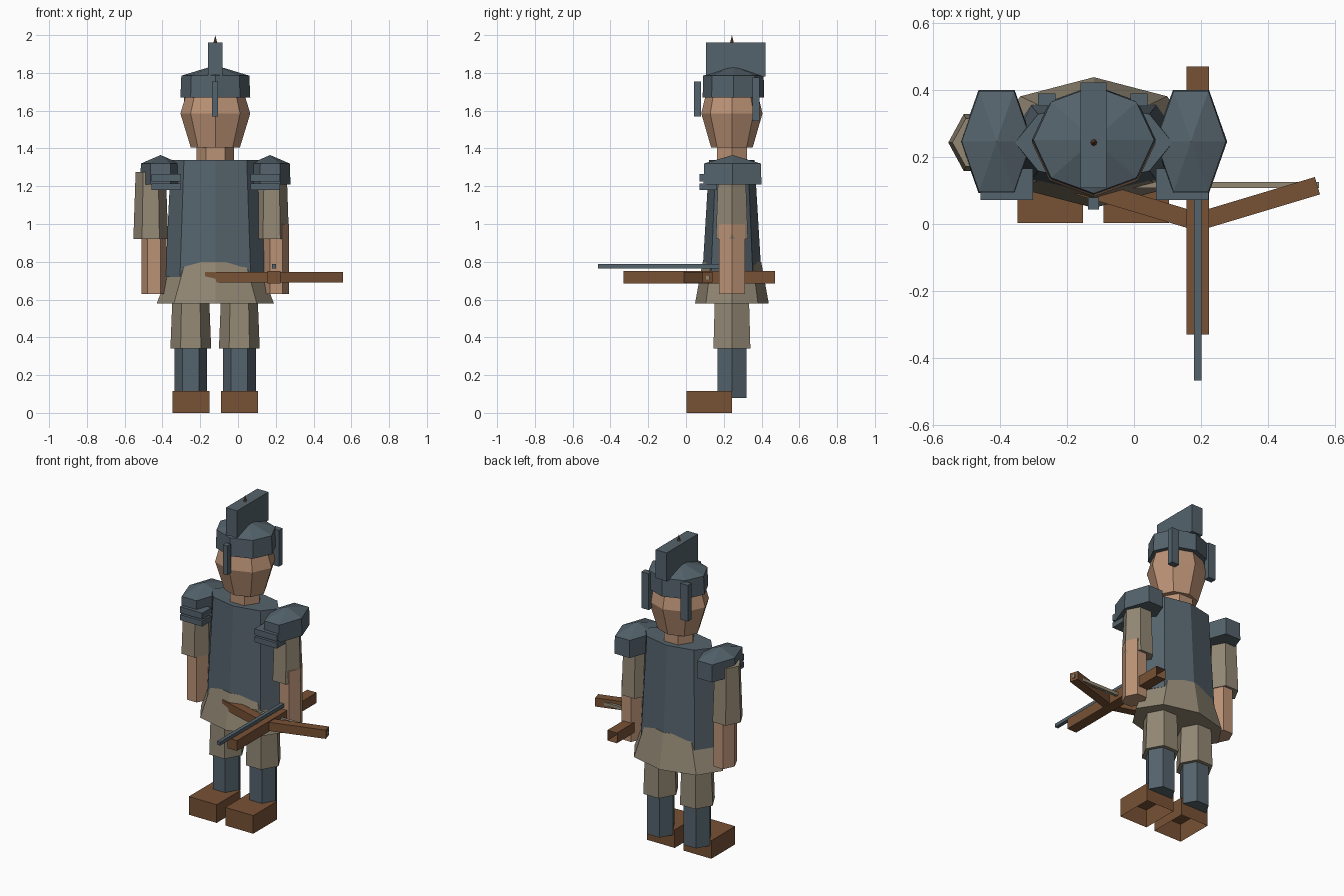
import bpy, bmesh, math
from mathutils import Matrix

if "Cube" in bpy.data.objects:
    bpy.data.objects.remove(bpy.data.objects["Cube"])


def material(name, rgb):
    m = bpy.data.materials.new(name)
    m.diffuse_color = (*rgb, 1)
    m.use_nodes = True
    m.node_tree.nodes["Principled BSDF"].inputs["Base Color"].default_value = m.diffuse_color
    return m


STEEL = material("dark steel", (0.09, 0.125, 0.15))
SKIN = material("skin", (0.50, 0.29, 0.18))
CLOTH = material("khaki cloth", (0.29, 0.245, 0.175))
LEATHER = material("brown leather", (0.185, 0.083, 0.036))

CX, CY = -0.12, 0.243      # body axis


def finish(name, bm, mat):
    bmesh.ops.remove_doubles(bm, verts=bm.verts, dist=1e-5)
    bmesh.ops.recalc_face_normals(bm, faces=bm.faces)
    me = bpy.data.meshes.new(name)
    bm.to_mesh(me)
    bm.free()
    me.materials.append(mat)
    ob = bpy.data.objects.new(name, me)
    bpy.context.collection.objects.link(ob)
    return ob


def prism(name, mat, x, y, n, rings):
    """Stack of n-sided rings (z, rx, ry), capped; radius 0 makes a point."""
    bm = bmesh.new()
    loops = []
    for z, rx, ry in rings:
        if rx == 0:
            loops.append([bm.verts.new((x, y, z))])
        else:
            loops.append([bm.verts.new((x + rx * math.cos(math.tau * i / n),
                                        y + ry * math.sin(math.tau * i / n), z)) for i in range(n)])
    for a, b in zip(loops, loops[1:]):
        for i in range(n):
            j = (i + 1) % n
            if len(b) == 1:
                bm.faces.new((a[i], a[j], b[0]))
            else:
                bm.faces.new((a[i], a[j], b[j], b[i]))
    for end in (loops[0], loops[-1]):
        if len(end) > 1:
            bm.faces.new(end)
    return finish(name, bm, mat)


def box(name, mat, xs, ys, zs, turn=None, open_dir=None):
    """Box from ranges; open_dir = (axis, sign) removes that face."""
    bm = bmesh.new()
    bmesh.ops.create_cube(bm, size=1)
    if open_dir:
        axis, sign = open_dir
        gone = [f for f in bm.faces if f.normal[axis] * sign > 0.9]
        bmesh.ops.delete(bm, geom=gone, context='FACES')
    for v in bm.verts:
        for k, (lo, hi) in enumerate((xs, ys, zs)):
            v.co[k] = lo + (v.co[k] + 0.5) * (hi - lo)
    if turn:
        bm.transform(turn)
    return finish(name, bm, mat)


# Legs and boots
for side, x in (("left", -0.25), ("right", 0.007)):
    box(side + "_boot", LEATHER, (x - 0.098, x + 0.098), (0.003, 0.243), (0, 0.115), open_dir=(2, -1))
    prism(side + "_greave", STEEL, x, CY, 6, [(0.08, 0.087, 0.088), (0.40, 0.087, 0.088)])
    prism(side + "_trouser_leg", CLOTH, x, CY, 6, [(0.34, 0.108, 0.113), (0.74, 0.092, 0.1)])

# Body
prism("tunic_skirt", CLOTH, CX, CY, 8, [(0.58, 0.31, 0.195), (0.80, 0.225, 0.155)])
prism("breastplate", STEEL, CX, CY, 8, [(0.72, 0.265, 0.157), (1.34, 0.235, 0.12)])
prism("neck", SKIN, CX, CY, 6, [(1.30, 0.1, 0.092), (1.45, 0.1, 0.092)])
prism("head", SKIN, CX, CY, 8, [(1.405, 0.13, 0.11), (1.585, 0.185, 0.162), (1.70, 0.15, 0.135)])

# Helmet
prism("helmet", STEEL, CX, CY + 0.008, 8, [(1.67, 0.185, 0.163), (1.785, 0.18, 0.16), (1.84, 0, 0)])
box("helmet_crest", STEEL, (-0.16, -0.082), (0.107, 0.422), (1.78, 1.96))
prism("helmet_spike", LEATHER, CX, CY, 8, [(1.95, 0.012, 0.012), (2.0, 0, 0)])
box("nose_guard", STEEL, (-0.137, -0.105), (0.043, 0.079), (1.57, 1.755))
for side, x in (("left", -0.26), ("right", 0.015)):
    box(side + "_neck_guard", STEEL, (x - 0.026, x + 0.026), (0.352, 0.39), (1.545, 1.775))

# Arms and shoulder armour
for side, arm_x, fore_x, pad_x, plate_x in (("left", -0.462, -0.445, -0.41, -0.38),
                                            ("right", 0.178, 0.202, 0.17, 0.144)):
    prism(side + "_sleeve", CLOTH, arm_x, CY, 6, [(0.92, 0.092, 0.098), (1.275, 0.08, 0.083)])
    prism(side + "_forearm", SKIN, fore_x, CY, 6, [(0.63, 0.067, 0.08), (1.0, 0.067, 0.08)])
    prism(side + "_shoulder_pad", STEEL, pad_x, CY + 0.003, 6,
          [(1.21, 0.108, 0.177), (1.32, 0.104, 0.174), (1.365, 0, 0)])
    for i, (z0, z1) in enumerate(((1.18, 1.215), (1.225, 1.265))):
        box(f"{side}_shoulder_plate_{i + 1}", STEEL, (plate_x - 0.078, plate_x + 0.078), (0.072, 0.165), (z0, z1))

# Crossbow
box("crossbow_stock", LEATHER, (0.157, 0.224), (-0.33, 0.47), (0.685, 0.75), open_dir=(1, 1))
limb_angle = math.atan2(0.108, 0.36)
for side, angle in (("right", limb_angle), ("left", math.pi - limb_angle)):
    turn = Matrix.Translation((0.19, 0.007, 0)) @ Matrix.Rotation(angle, 4, 'Z')
    box(side + "_crossbow_limb", LEATHER, (0, 0.373), (-0.027, 0.027), (0.69, 0.745), turn)
box("crossbow_string", CLOTH, (-0.17, 0.552), (0.107, 0.125), (0.706, 0.726))
box("crossbow_bolt", STEEL, (0.179, 0.202), (-0.467, 0.19), (0.765, 0.787))
